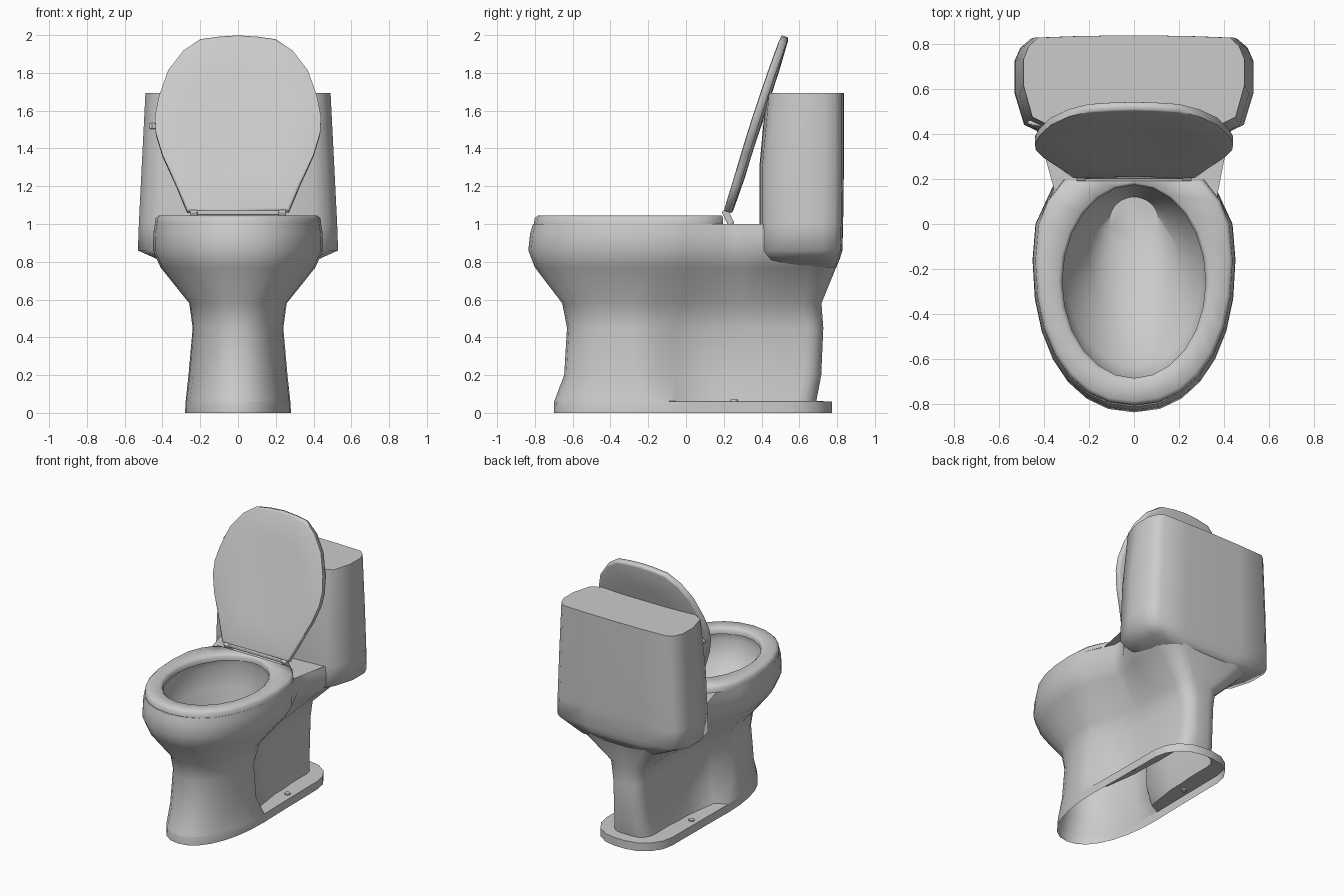
import bpy, bmesh, math
from mathutils import Vector

if "Cube" in bpy.data.objects:
    bpy.data.objects.remove(bpy.data.objects["Cube"])


def finish(ob, angle):
    bpy.ops.object.select_all(action='DESELECT')
    ob.select_set(True)
    bpy.context.view_layer.objects.active = ob
    bpy.ops.object.shade_smooth_by_angle(angle=math.radians(angle))


def loft(name, rings, cap_start=False, cap_end=False, closed=False, angle=40):
    bm = bmesh.new()
    loops = [[bm.verts.new(p) for p in r] for r in rings]
    n = len(rings[0])
    pairs = list(zip(loops, loops[1:]))
    if closed:
        pairs.append((loops[-1], loops[0]))
    for a, b in pairs:
        for i in range(n):
            j = (i + 1) % n
            bm.faces.new((a[i], a[j], b[j], b[i]))
    if cap_start:
        bm.faces.new(loops[0][::-1])
    if cap_end:
        bm.faces.new(loops[-1])
    bmesh.ops.recalc_face_normals(bm, faces=bm.faces)
    me = bpy.data.meshes.new(name)
    bm.to_mesh(me)
    bm.free()
    ob = bpy.data.objects.new(name, me)
    bpy.context.collection.objects.link(ob)
    finish(ob, angle)
    return ob


def mirrored(half, z):
    # half outline runs from the front centre to the back centre
    full = half + [(-x, y) for x, y in half[-2:0:-1]]
    return [(x, y, z) for x, y in full]


def front_arc(w, yf, ym=-0.16, n=8, e=2.2):
    pts = []
    for i in range(n):
        t = math.pi / 2 * i / (n - 1)
        pts.append((w * max(0, math.sin(t)) ** (2 / e),
                    ym + (yf - ym) * max(0, math.cos(t)) ** (2 / e)))
    return pts


def oval(w, yf, yb, n):
    c, b = (yf + yb) / 2, (yb - yf) / 2
    return [(w * math.sin(math.pi * i / (n - 1)), c - b * math.cos(math.pi * i / (n - 1)))
            for i in range(n)]


def box(name, loc, size, rot=(0, 0, 0), bevel=0.006):
    bpy.ops.mesh.primitive_cube_add(size=1, location=loc, rotation=rot)
    ob = bpy.context.object
    ob.name = name
    ob.scale = size
    bpy.ops.object.transform_apply(location=False, rotation=False, scale=True)
    m = ob.modifiers.new("bevel", 'BEVEL')
    m.width, m.segments = bevel, 2
    finish(ob, 40)
    return ob


# Body: foot flange, recessed pedestal and outer bowl, folding over the rim into the basin
# z, front y, front width, waist y, widths at waist / y 0.2 / y 0.41, back y, corner radius
levels = [
    (0.00, -.700, .280, 0.00, .277, .274, .272, .772, .23),
    (0.06, -.698, .278, 0.00, .277, .274, .272, .772, .23),
    (0.063, -.697, .277, -.05, .195, .160, .150, .690, .10),
    (0.20, -.645, .262, -.06, .160, .135, .130, .716, .09),
    (0.45, -.630, .240, -.06, .155, .135, .130, .727, .09),
    (0.58, -.655, .258, -.02, .205, .165, .160, .717, .10),
    (0.77, -.800, .410, 0.00, .385, .305, .350, .795, .14),
    (0.86, -.835, .450, 0.00, .437, .345, .430, .810, .12),
    (0.95, -.825, .448, 0.00, .435, .340, .430, .800, .12),
    (1.00, -.810, .440, 0.00, .425, .335, .425, .780, .12),
]
rings = []
for z, yf, wf, ya, wa, wb, wc, yb, r in levels:
    ym = -.09 if z < .1 else -.16
    half = front_arc(wf, yf, ym) + [(wa, ya), (wb, .2), (wb * .95 + wc * .05, .30), (wc, .41)]
    for i in range(5):
        t = math.pi / 8 * i
        half.append((wc - r + r * math.cos(t), yb - r + r * math.sin(t)))
    rings.append(mirrored(half + [(0, yb)], z))
for z, w, yf, yb in [(1.0, .33, -.69, .18), (.95, .345, -.70, .19), (.80, .30, -.63, .18),
                     (.66, .20, -.42, .15), (.50, .11, -.10, .12)]:
    rings.append(mirrored(oval(w, yf, yb, 18), z))
loft("bowl_and_pedestal", rings, cap_end=True, angle=65)

# Tank, tapering under into the back of the body
rings = []
for z, w, yf, yb in [(.77, .34, .43, .79), (.815, .43, .40, .808), (.86, .53, .39, .822),
                     (1.0, .525, .388, .826), (1.3, .51, .388, .83), (1.694, .49, .425, .83)]:
    half = [(0, yf), (.45 * w, yf + .003), (.78 * w, yf + .015), (.92 * w, yf + .05),
            (w, yf + .19), (w, yb - .10), (.95 * w, yb - .04), (.87 * w, yb - .004),
            (.45 * w, yb + .004), (0, yb + .006)]
    rings.append(mirrored(half, z))
loft("tank", rings, cap_start=True, cap_end=True, angle=75)


# Seat ring
def seat_outer(d):
    yb = .197 - d * .3
    return front_arc(.44 - d, -.805 + d) + [(.425 - d, 0), (.385 - d, .1), (.31 - d, yb),
                                            (.15, yb), (0, yb)]


loft("seat", [mirrored(seat_outer(0), 1.0), mirrored(seat_outer(.003), 1.03),
              mirrored(seat_outer(.02), 1.045),
              mirrored(oval(.335, -.70, .183, 13), 1.045),
              mirrored(oval(.318, -.683, .173, 13), 1.03),
              mirrored(oval(.318, -.683, .173, 13), 1.0)], closed=True, angle=60)

# Raised lid, drawn flat (half width, distance from hinge) and tilted back
lid_half = [(0, 0), (.27, 0), (.33, .15), (.40, .31), (.435, .43), (.44, .52), (.42, .63),
            (.37, .78), (.29, .89), (.20, .955), (.10, .97), (0, .977)]
along = Vector((0, .307, .952))
back = Vector((0, .952, -.307))
rings = []
for s, t in [(.6, .002), (.97, 0), (1, .004), (1, .038), (.97, .043), (.6, .048)]:
    flat = mirrored([(x * s, .49 + (u - .49) * s) for x, u in lid_half], 0)
    rings.append([Vector((0, .197, 1.072)) + Vector((x, 0, 0)) + along * u
                  + back * (t + .008 - .07 * x * x) for x, u, _ in flat])
loft("lid", rings, cap_start=True, cap_end=True, angle=75)

# Hinges and hinge bar
for side in (-1, 1):
    box("hinge", (side * .235, .222, 1.035), (.04, .035, .085), (math.radians(25), 0, 0))
box("hinge_bar", (0, .215, 1.06), (.50, .03, .025))

# Flush lever on the front left of the tank
box("flush_lever", (-.405, .438, 1.52), (.135, .018, .032), (0, 0, math.radians(-12)))
box("lever_pivot", (-.44, .46, 1.52), (.03, .05, .03))

# Floor bolts
for side in (-1, 1):
    bpy.ops.mesh.primitive_cylinder_add(vertices=12, radius=.02, depth=.02,
                                        location=(side * .225, .255, .06))
    bolt = bpy.context.object
    bolt.name = "floor_bolt"
    finish(bolt, 40)
